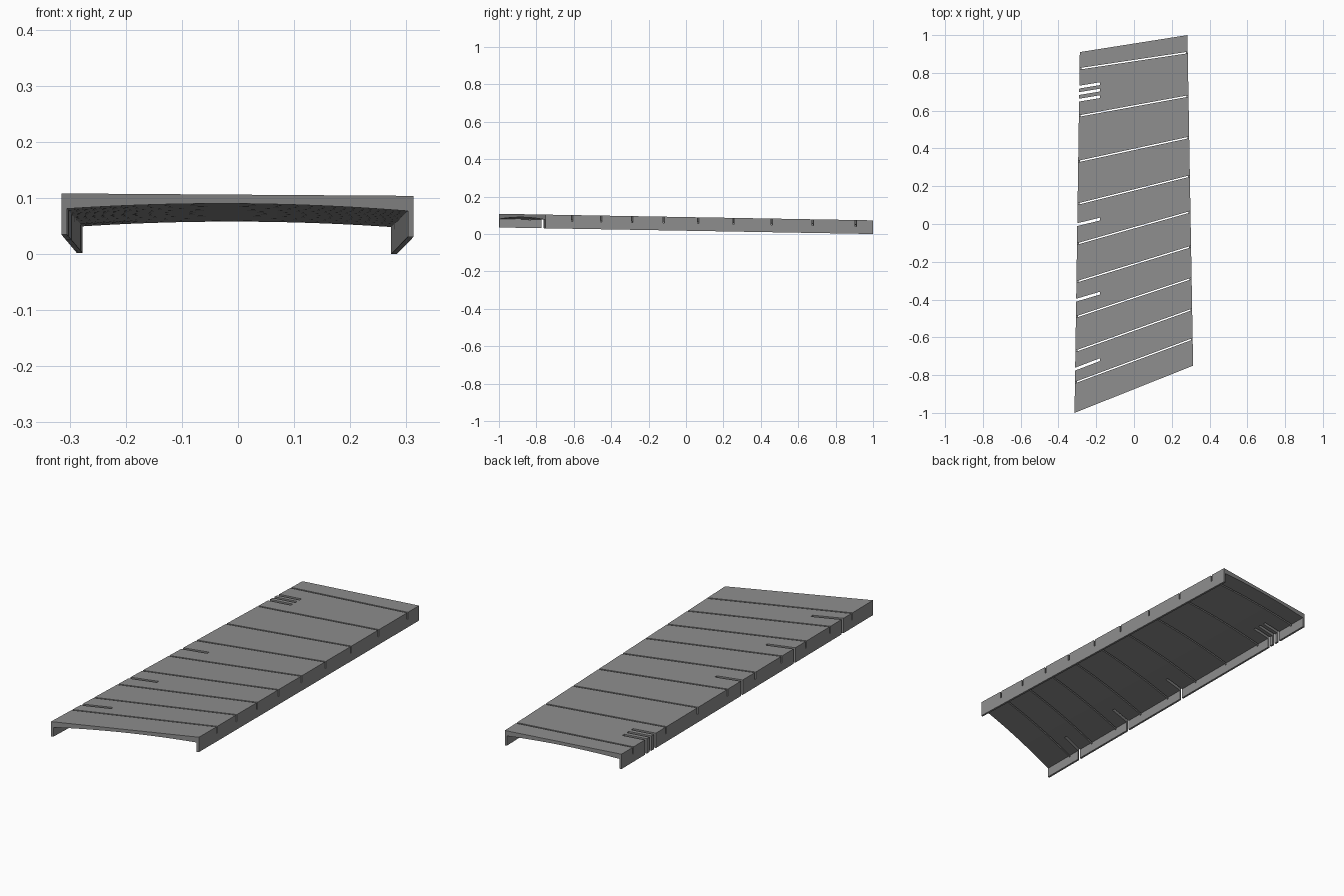
import bpy
import bmesh

if "Cube" in bpy.data.objects:
    bpy.data.objects.remove(bpy.data.objects["Cube"])

WALL, HEIGHT = 0.010, 0.073


def top_z(y):
    return 0.0905 - 0.0175 * y


def make_object(name, bm):
    bmesh.ops.recalc_face_normals(bm, faces=bm.faces)
    mesh = bpy.data.meshes.new(name)
    bm.to_mesh(mesh)
    bm.free()
    obj = bpy.data.objects.new(name, mesh)
    bpy.context.collection.objects.link(obj)
    return obj


def loft(bm, first, last):
    """Solid between two matching closed profiles."""
    a = [bm.verts.new(p) for p in first]
    b = [bm.verts.new(p) for p in last]
    n = len(a)
    for i in range(n):
        bm.faces.new((a[i], a[(i + 1) % n], b[(i + 1) % n], b[i]))
    bm.faces.new(a[::-1])
    bm.faces.new(b)


def section(left, right):
    """Channel profile with flat top, two side flanges and arched underside."""
    (xl, yl), (xr, yr) = left, right

    def point(x, drop):
        y = yl + (yr - yl) * (x - xl) / (xr - xl)
        return (x, y, top_z(y) - drop)

    pts = [point(xl, HEIGHT), point(xl, 0), point(xr, 0), point(xr, HEIGHT),
           point(xr - WALL, HEIGHT)]
    steps = 24
    for i in range(steps + 1):
        x = (xr - WALL) + (xl - xr + 2 * WALL) * i / steps
        pts.append(point(x, 0.016 + 0.12 * x * x))
    pts.append(point(xl + WALL, HEIGHT))
    return pts


def cut(bm, x0, y0, x1, y1, width, depth):
    """Skewed box cutter running from (x0, y0) to (x1, y1)."""
    def end(x, y):
        z = top_z(y)
        h = width / 2
        return [(x, y - h, z - depth), (x, y + h, z - depth),
                (x, y + h, z + 0.03), (x, y - h, z + 0.03)]
    loft(bm, end(x0, y0), end(x1, y1))


# Channel-shaped deck panel
bm = bmesh.new()
loft(bm, section((-0.315, -1.0), (0.313, -0.75)),
     section((-0.287, 0.91), (0.283, 1.0)))
deck = make_object("deck_panel", bm)

# Narrow joints right across the deck, notching the flanges
bm = bmesh.new()
joints = [(0.82, 0.91), (0.57, 0.68), (0.33, 0.46), (0.105, 0.255),
          (-0.105, 0.065), (-0.305, -0.12), (-0.49, -0.29),
          (-0.67, -0.455), (-0.835, -0.612)]
for yl, yr in joints:
    slope = (yr - yl) / 0.6
    mid = (yl + yr) / 2
    cut(bm, -0.36, mid - 0.36 * slope, 0.36, mid + 0.36 * slope, 0.008, 0.034)

# Wider short slots through the left flange
slots = [(0.724, 0.743), (0.690, 0.709), (0.655, 0.674),
         (-0.002, 0.026), (-0.400, -0.366), (-0.762, -0.718)]
for yl, yr in slots:
    slope = (yr - yl) / 0.115
    x_in = -0.18
    cut(bm, -0.36, yr - slope * (x_in + 0.36), x_in, yr, 0.015, 0.12)
cutter = make_object("joint_cutter", bm)
cutter.hide_render = True

mod = deck.modifiers.new("joints", 'BOOLEAN')
mod.operation = 'DIFFERENCE'
mod.solver = 'EXACT'
mod.object = cutter
bpy.context.view_layer.objects.active = deck
deck.select_set(True)
bpy.ops.object.modifier_apply(modifier=mod.name)
bpy.data.objects.remove(cutter)

# Plain grey finish
grey = bpy.data.materials.new("mid_grey")
grey.diffuse_color = (0.27, 0.27, 0.27, 1)
grey.use_nodes = True
grey.node_tree.nodes["Principled BSDF"].inputs["Base Color"].default_value = grey.diffuse_color
deck.data.materials.clear()
deck.data.materials.append(grey)
for p in deck.data.polygons:
    p.material_index = 0
bpy.ops.object.shade_smooth_by_angle()
